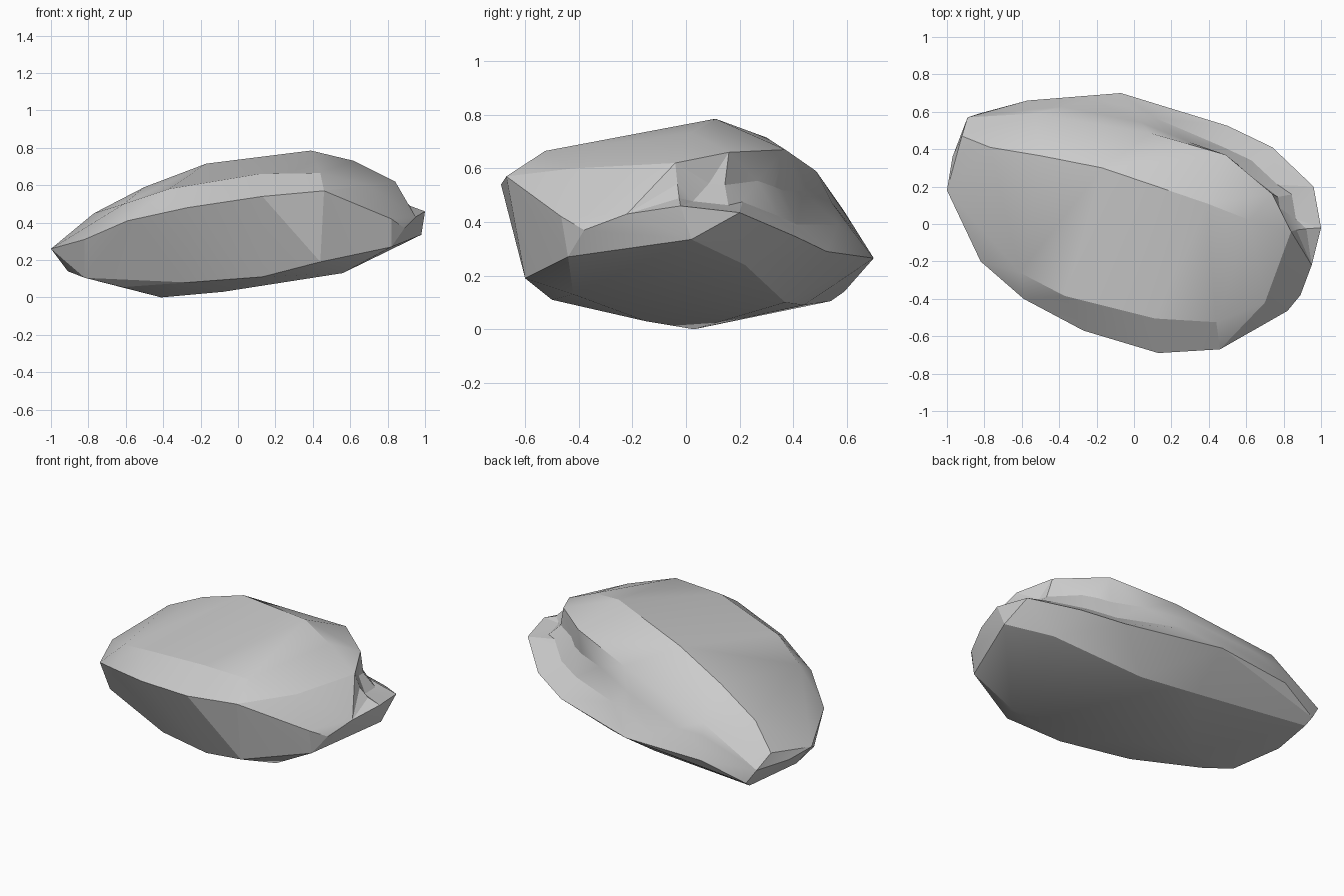
import bpy, bmesh, math

if "Cube" in bpy.data.objects:
    bpy.data.objects.remove(bpy.data.objects["Cube"])

# Ridge lines of the boulder: each is a short run of corner points
ridges = {
    "crown": [(-.77, .41, .45), (-.5, .365, .59), (-.17, .30, .715),
              (.39, .11, .785), (.62, .02, .73)],
    "front_upper": [(-.61, -.26, .50), (-.37, -.385, .58),
                    (.11, -.505, .66), (.44, -.525, .665), (.70, -.42, .60)],
    "front_lower": [(-.82, -.2, .31), (-.59, -.4, .41), (-.27, -.57, .48),
                    (.13, -.69, .54), (.46, -.67, .57)],
    "back_upper": [(-.53, .59, .44), (-.18, .51, .54), (.09, .485, .59),
                   (.49, .37, .67), (.74, .16, .66), (.84, -.04, .62)],
    "back_lower": [(-.57, .66, .24), (-.07, .70, .265),
                   (.5, .525, .29), (.74, .41, .345), (.96, .2, .435), (1, -.02, .46)],
    "belly": [(-.82, -.1, .105), (-.62, -.14, .055), (-.41, .03, 0),
              (-.08, -.15, .03), (-.27, -.36, .08), (.13, -.5, .11),
              (.44, -.6, .19), (.82, -.465, .42)],
    "belly_end": [(.56, -.42, .13), (.82, -.44, .27), (.89, -.38, .37)],
    "belly_back": [(-.82, .54, .105), (-.09, .44, .09), (.26, .37, .1),
                   (.78, .22, .24), (.98, .02, .335), (.95, -.22, .43)],
    "tip": [(-1, .18, .26), (-.97, .36, .24), (-.92, .47, .31),
            (-.89, .57, .23), (-.83, .59, .14), (-.91, .2, .14)],
}

# Wrap the ridges in a closed skin
bm = bmesh.new()
row = {name: [bm.verts.new(co) for co in line] for name, line in ridges.items()}
upper, lower = set(row["back_upper"]), set(row["back_lower"])
bmesh.ops.convex_hull(bm, input=bm.verts[:])
bmesh.ops.recalc_face_normals(bm, faces=bm.faces[:])

# Hollow the flank between the two back ridges, deeper toward the right end
flank = [e for e in bm.edges
         if any(v in upper for v in e.verts) and any(v in lower for v in e.verts)]
cut = bmesh.ops.subdivide_edges(bm, edges=flank, cuts=2)
bm.normal_update()
inner = [v for v in cut["geom_inner"] if isinstance(v, bmesh.types.BMVert)]
shift = {v: v.normal * 0.07 * min(max((v.co.x + .1) / .6, 0), 1)
         * (.5 if v.co.y < .03 else 1) for v in inner}
for v, d in shift.items():
    v.co -= d
bmesh.ops.triangulate(bm, faces=[f for f in bm.faces if len(f.verts) > 3])
loose = [v for v in bm.verts if not v.link_faces]
bmesh.ops.delete(bm, geom=loose, context='VERTS')

mesh = bpy.data.meshes.new("boulder")
bm.to_mesh(mesh)
bm.free()
boulder = bpy.data.objects.new("boulder", mesh)
bpy.context.collection.objects.link(boulder)

# Soft faces with crisp ridges
bpy.context.view_layer.objects.active = boulder
boulder.select_set(True)
bpy.ops.object.shade_smooth_by_angle(angle=math.radians(20))
